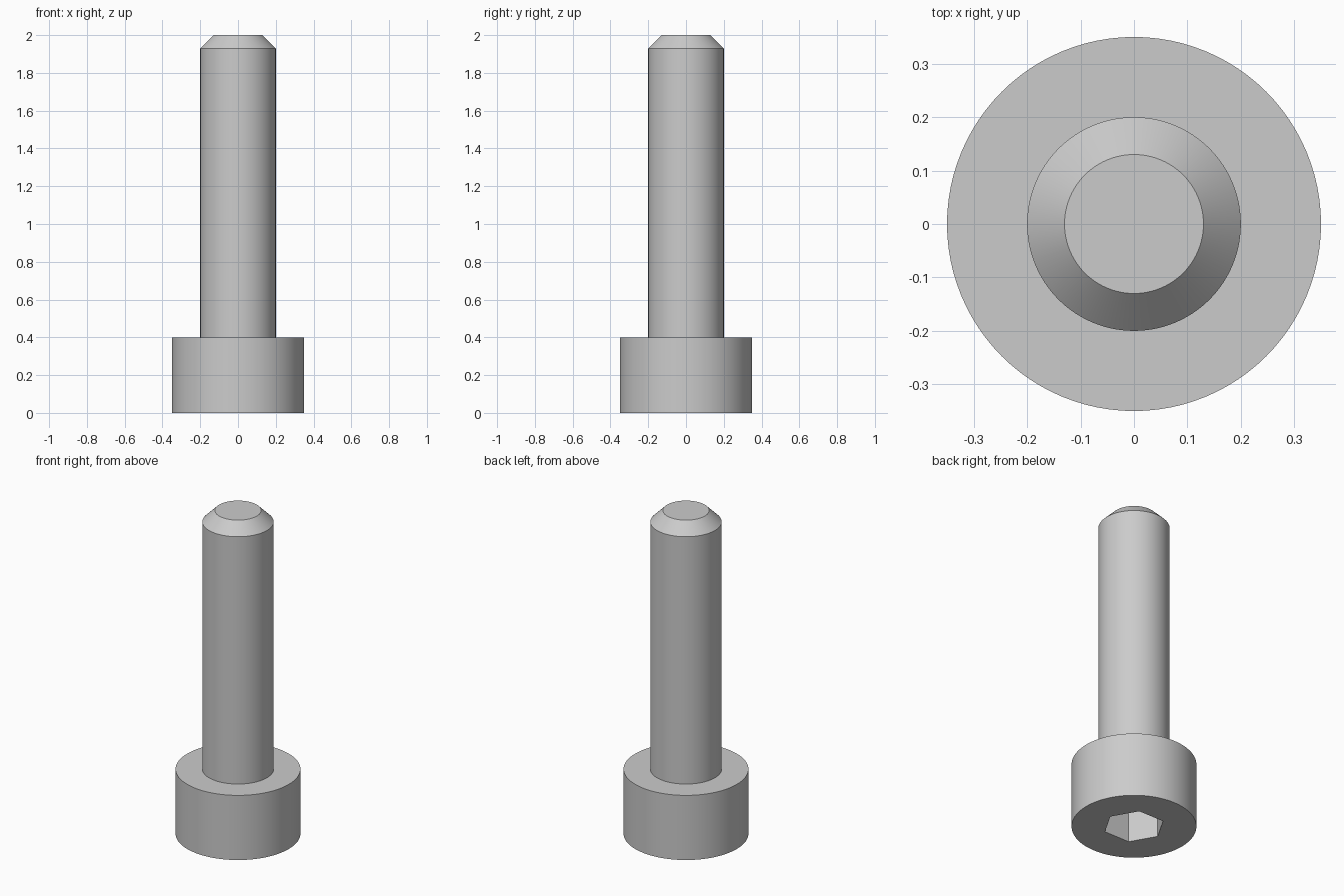
import bpy, bmesh, math

SEGMENTS = 96
HEAD_R, HEAD_H = 0.35, 0.4
SHANK_R, TIP_R, LENGTH = 0.2, 0.13, 2.0
CHAMFER = SHANK_R - TIP_R
SOCKET_R = 0.3 / math.sqrt(3)   # corner radius of the hex socket
SOCKET_DEPTH = 0.2

cube = bpy.data.objects.get("Cube")
if cube:
    bpy.data.objects.remove(cube, do_unlink=True)

# Plain grey metal
steel = bpy.data.materials.new("light grey steel")
steel.use_nodes = True
grey = (0.6, 0.6, 0.6, 1)
steel.diffuse_color = grey
steel.node_tree.nodes["Principled BSDF"].inputs["Base Color"].default_value = grey

bm = bmesh.new()


def ring(radius, z, count=SEGMENTS):
    """Closed loop of vertices around the z axis, starting on +x."""
    step = 2 * math.pi / count
    return [bm.verts.new((radius * math.cos(i * step), radius * math.sin(i * step), z))
            for i in range(count)]


def wall(lower, upper):
    """Quads joining two loops of equal size."""
    n = len(lower)
    for i in range(n):
        j = (i + 1) % n
        bm.faces.new((lower[i], lower[j], upper[j], upper[i]))


def loop_edges(loop):
    return [bm.edges.get((v, loop[i - 1])) for i, v in enumerate(loop)]


# Head, shank and chamfered tip as one turned profile
profile = [(HEAD_R, 0), (HEAD_R, HEAD_H), (SHANK_R, HEAD_H),
           (SHANK_R, LENGTH - CHAMFER), (TIP_R, LENGTH)]
rings = [ring(r, z) for r, z in profile]
for lower, upper in zip(rings, rings[1:]):
    wall(lower, upper)
bm.faces.new(rings[-1])

# Hex socket sunk into the underside of the head
rim = ring(SOCKET_R, 0, 6)
floor = ring(SOCKET_R, SOCKET_DEPTH, 6)
wall(rim, floor)
bm.faces.new(floor)

# Flat underside between head edge and socket rim
bmesh.ops.triangle_fill(bm, use_beauty=True,
                        edges=loop_edges(rings[0]) + loop_edges(rim))
bmesh.ops.recalc_face_normals(bm, faces=bm.faces)

mesh = bpy.data.meshes.new("socket_head_bolt")
bm.to_mesh(mesh)
bm.free()
mesh.materials.append(steel)
bolt = bpy.data.objects.new("socket_head_bolt", mesh)
bpy.context.collection.objects.link(bolt)

# Smooth round walls, crisp edges
for obj in bpy.context.selected_objects:
    obj.select_set(False)
bolt.select_set(True)
bpy.context.view_layer.objects.active = bolt
bpy.ops.object.shade_smooth_by_angle(angle=math.radians(30))
